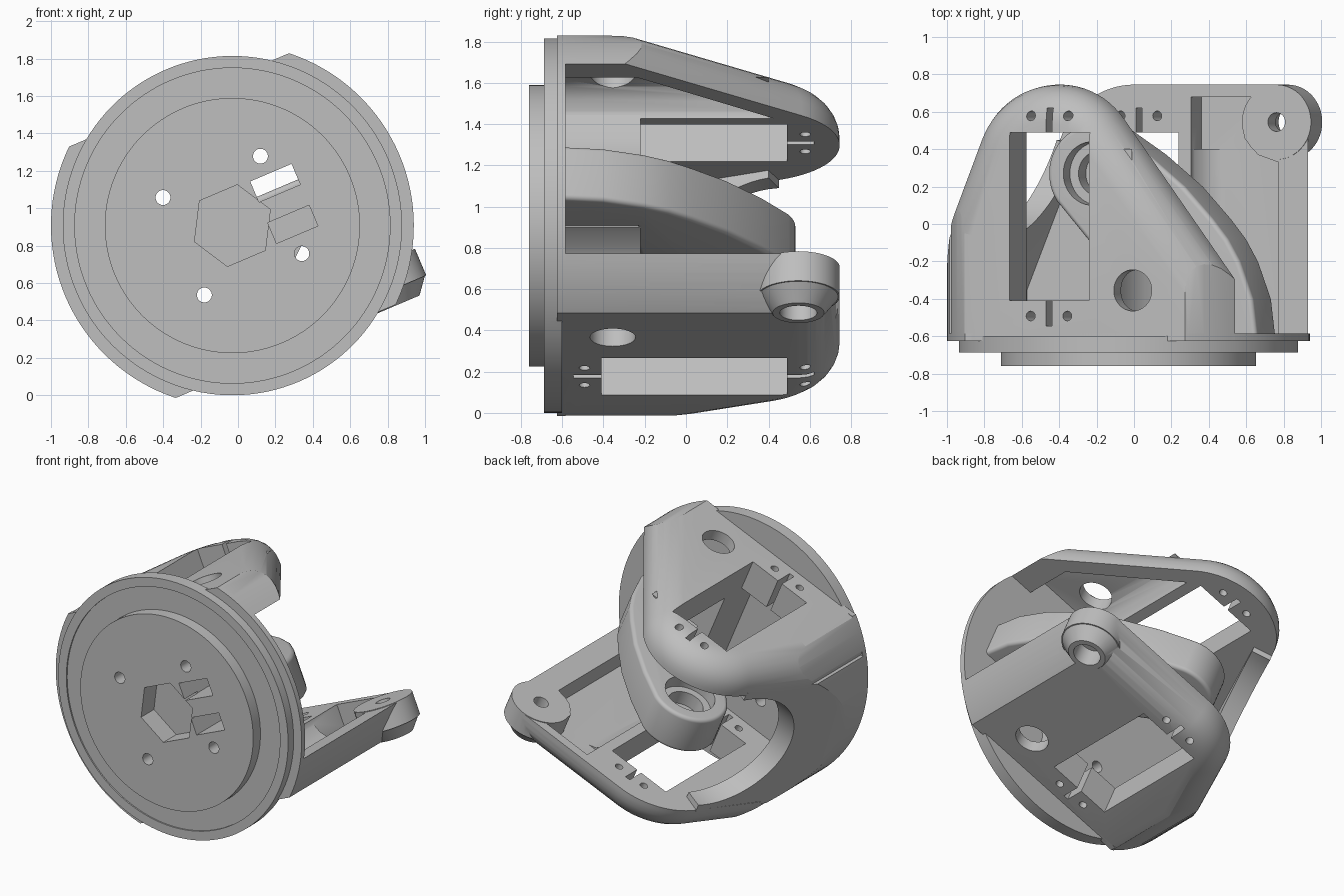
import bpy, bmesh, math
from mathutils import Matrix

cube = bpy.data.objects.get("Cube")
if cube:
    bpy.data.objects.remove(cube, do_unlink=True)

grey = bpy.data.materials.new("plain grey")
grey.use_nodes = True
grey.diffuse_color = (0.52, 0.52, 0.52, 1)
grey.node_tree.nodes["Principled BSDF"].inputs["Base Color"].default_value = (0.52, 0.52, 0.52, 1)

# Parts are built square to the arms, then the whole bracket is rolled about y
ROLL = Matrix.Translation((-0.03, 0, 0.907)) @ Matrix.Rotation(-math.radians(23), 4, 'Y')
BACK, OUTER, INNER, RIM = -0.625, 0.73, 0.5, 0.97


def arc(cx, cy, r, start=0, end=360, n=96):
    """Points on an arc; a full turn leaves out the repeated last point."""
    steps = n if end - start == 360 else n + 1
    turn = [math.radians(start + (end - start) * i / n) for i in range(steps)]
    return [(cx + r * math.cos(t), cy + r * math.sin(t)) for t in turn]


def rect(x0, x1, y0, y1):
    return [(x0, y0), (x1, y0), (x1, y1), (x0, y1)]


def prism(name, pts, lo, hi, axis='Z', round_off=0, both=False, top=None):
    """Extrude an outline along an axis, optionally rounding its end edges."""
    def place(p, h):
        return {'X': (h, p[0], p[1]), 'Y': (p[0], h, p[1]), 'Z': (p[0], p[1], h)}[axis]
    bm = bmesh.new()
    a = [bm.verts.new(place(p, lo)) for p in pts]
    b = [bm.verts.new(place(p, hi)) for p in (top or pts)]
    bm.faces.new(a)
    bm.faces.new(b)
    for i in range(len(pts)):
        j = (i + 1) % len(pts)
        bm.faces.new((a[i], a[j], b[j], b[i]))
    bmesh.ops.recalc_face_normals(bm, faces=bm.faces)
    if round_off:
        ends = [set(b)] + ([set(a)] if both else [])
        edges = [e for e in bm.edges if any(set(e.verts) <= s for s in ends)
                 and max(v.co.y for v in e.verts) > -0.59 - (not both)]
        bmesh.ops.bevel(bm, geom=edges, offset=round_off, segments=7,
                        affect='EDGES', profile=0.5, clamp_overlap=False)
    mesh = bpy.data.meshes.new(name)
    bm.to_mesh(mesh)
    bm.free()
    obj = bpy.data.objects.new(name, mesh)
    bpy.context.collection.objects.link(obj)
    return obj


def combine(obj, tool, how='DIFFERENCE'):
    """Apply one boolean and throw the tool away."""
    mod = obj.modifiers.new("shape", 'BOOLEAN')
    mod.operation, mod.object, mod.solver = how, tool, 'EXACT'
    bpy.context.view_layer.update()
    deps = bpy.context.evaluated_depsgraph_get()
    mesh = bpy.data.meshes.new_from_object(obj.evaluated_get(deps))
    obj.modifiers.clear()
    obj.data = mesh
    bpy.data.objects.remove(tool, do_unlink=True)


def finish(obj, mirror=False):
    if mirror:
        obj.data.transform(Matrix.Scale(-1, 4, (0, 0, 1)))
        obj.data.flip_normals()
    obj.data.transform(ROLL)
    obj.data.materials.clear()
    obj.data.materials.append(grey)
    bpy.ops.object.select_all(action='DESELECT')
    obj.select_set(True)
    bpy.context.view_layer.objects.active = obj
    bpy.ops.object.shade_smooth_by_angle(angle=math.radians(28))


# Round base: clipped flange, disc with a shallow ring recess, raised hub
base = prism("base_disc", arc(0, 0, RIM, n=128), BACK, -0.585, 'Y')
combine(base, prism("clip", rect(-2, 2, -OUTER, OUTER), -1, 0, 'Y'), 'INTERSECT')
combine(base, prism("disc", arc(0, 0, 0.907, n=128), -0.688, -0.6, 'Y'), 'UNION')
combine(base, prism("recess", arc(0, 0, 0.843, n=128), -1, -0.678, 'Y'))
combine(base, prism("hub", arc(0, 0, 0.682, n=128), -0.76, -0.62, 'Y'), 'UNION')
combine(base, prism("hex_pocket", arc(0, 0, 0.22, n=6), -1, -0.615, 'Y'))
for u in (-0.283, 0.283):
    for w in (-0.283, 0.283):
        combine(base, prism("screw", arc(u, w, 0.04, n=24), -1, 0, 'Y'))

# Core block behind the base, flaring out to meet the middle bracket
flare = [(0.15, 0.52), (0.16, 0.4), (0.21, 0.27), (0.3, 0.17), (0.43, 0.09)]
core = prism("core_block", [(0.08, 0.52)] + flare + [(0.43, -0.19), (0.3, -0.24),
             (0.21, -0.32), (0.16, -0.42), (0.15, -0.52), (0.08, -0.52)], -0.6, -0.22, 'Y')

# Cable slots, the upper one open right through
for w0, depth in ((0.06, 0), (-0.18, -0.4)):
    for part in (base, core):
        combine(part, prism("cable_slot", rect(0.18, 0.42, w0, w0 + 0.12), -1, depth, 'Y'))
finish(base)
finish(core)


# Servo arms: a thick slab with rounded outer edges, window, lightening pocket
def make_arm(name, right_side, tip_start, pocket):
    left_side = [(-0.8, -0.02), (-0.8, -1.5)]
    outline = right_side + arc(-0.18, 0.285, 0.46, tip_start, 158, 24) + left_side
    arm = prism(name, outline, INNER, OUTER, round_off=0.2)
    combine(arm, prism("round", arc(0, 0, RIM, n=128), BACK, 1, 'Y'), 'INTERSECT')
    combine(arm, prism("pocket", pocket, 0.3, 0.65))
    cove = [(0.14, 0.51), (0.155, 0.54), (0.18, 0.59), (0.23, 0.635), (0.3, 0.655), (0.14, 0.66)]
    combine(arm, prism("cove", cove, -0.6, 0.4, 'Y'), 'UNION')
    combine(arm, prism("window", rect(-0.38, 0.08, -0.41, 0.49), 0.3, 1))
    combine(arm, prism("round_hole", arc(0.335, -0.355, 0.11, n=48), 0.3, 1))
    for y0 in (-0.545, 0.47):
        combine(arm, prism("slot", rect(-0.168, -0.133, y0, y0 + 0.15), 0.3, 1))
    for u in (-0.258, -0.045):
        for y in (-0.492, 0.578):
            combine(arm, prism("screw", arc(u, y, 0.026, n=20), 0.3, 1))
    return arm


upper = make_arm("upper_arm", [(1.3, -1.5), (1.3, -0.92)], 37,
                 [(0.15, -0.585), (0.66, -0.585), (0.66, -0.235), (0.15, 0.43)])
finish(upper)

lower = make_arm("lower_arm", [(1.2, -1.5), (1.2, 0.745)], 90,
                 [(0.15, -0.585), (0.66, -0.585), (0.66, 0.33), (0.54, 0.37),
                  (0.46, 0.46), (0.45, 0.56), (0.5, 0.68), (0.15, 0.68)])
# Pivot boss on the corner of the lower arm
PIVOT = (0.65, 0.545)
corner = arc(*PIVOT, 0.19, 0, 90, 10) + [(0.65, 0.9), (1.1, 0.9), (1.1, 0.545)]
combine(lower, prism("corner", corner, 0.3, 1))
combine(lower, prism("boss", arc(*PIVOT, 0.2, n=64), 0.495, 0.65), 'UNION')
combine(lower, prism("boss_taper", arc(*PIVOT, 0.2, n=64), 0.64, 0.735,
                     top=arc(*PIVOT, 0.125, n=64)), 'UNION')
combine(lower, prism("bore", arc(*PIVOT, 0.05, n=32), 0.3, 1))
combine(lower, prism("counterbore", arc(*PIVOT, 0.09, n=32), 0.6, 1))
finish(lower, mirror=True)

# Side wall tying the arms together, with a scooped back edge
wall = prism("side_wall", [(-1, BACK), (-1, -0.53), (-0.61, 0.45), (-0.49, 0.4),
                           (-0.8, -0.35), (-0.8, BACK)], -0.52, 0.52)
combine(wall, prism("round", arc(0, 0, RIM, n=128), -1, 1, 'Y'), 'INTERSECT')
combine(wall, prism("scoop", arc(0.4, 0, 0.46, n=64), -2, 0, 'X'))
finish(wall)

# Curved middle bracket ending in a bearing seat
SEAT = (-0.17, 0.27)
sweep = [(0.43, -0.6), (0.78, -0.6), (0.755, -0.4), (0.68, -0.2), (0.61, -0.08),
         (0.52, 0.03), (0.36, 0.2), (0.15, 0.37)]
inside = [(-0.1, -0.2), (0.2, -0.24), (0.43, -0.24)]
bracket = prism("bearing_bracket", sweep + arc(*SEAT, 0.26, 62, 215, 28) + inside,
                -0.19, 0.09, round_off=0.025, both=True)
combine(bracket, prism("seat", arc(*SEAT, 0.17, n=48), 0.0, 0.3))
combine(bracket, prism("bore", arc(*SEAT, 0.12, n=48), -0.1, 0.3))
finish(bracket)
